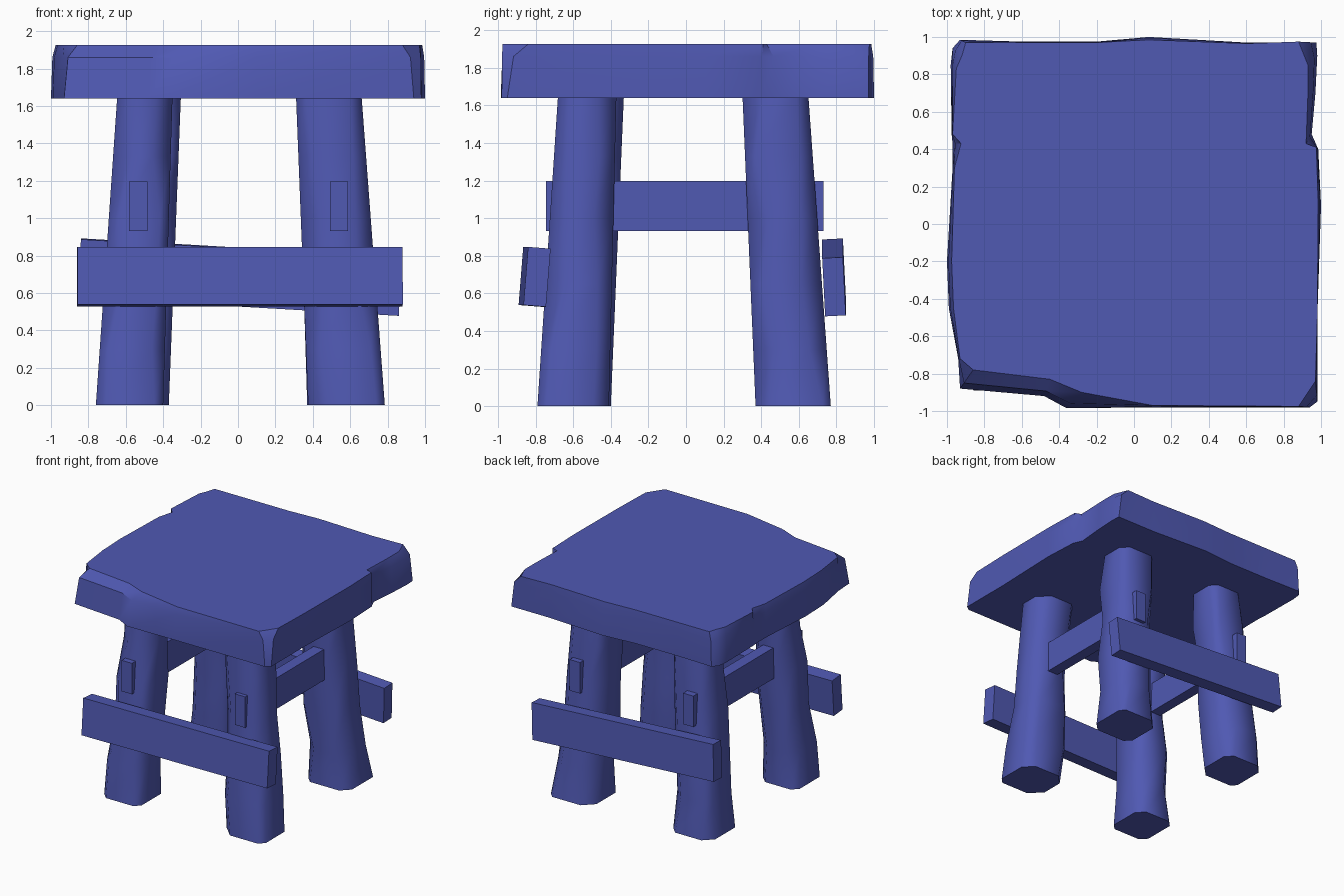
import bpy, bmesh, math, random

if "Cube" in bpy.data.objects:
    bpy.data.objects.remove(bpy.data.objects["Cube"])

random.seed(4)
mat = bpy.data.materials.new("blue_wood")
mat.diffuse_color = (0.08, 0.10, 0.45, 1)
mat.use_nodes = True
mat.node_tree.nodes["Principled BSDF"].inputs["Base Color"].default_value = mat.diffuse_color


def loft(name, rings, angle):
    """Skin a stack of equal-length point rings, cap both ends, smooth by angle."""
    bm = bmesh.new()
    loops = [[bm.verts.new(p) for p in r] for r in rings]
    n = len(loops[0])
    for a, b in zip(loops, loops[1:]):
        for i in range(n):
            j = (i + 1) % n
            bm.faces.new((a[i], a[j], b[j], b[i]))
    bm.faces.new(loops[0][::-1])
    bm.faces.new(loops[-1])
    bmesh.ops.recalc_face_normals(bm, faces=bm.faces)
    me = bpy.data.meshes.new(name)
    bm.to_mesh(me)
    bm.free()
    ob = bpy.data.objects.new(name, me)
    bpy.context.collection.objects.link(ob)
    me.materials.append(mat)
    bpy.ops.object.select_all(action='DESELECT')
    ob.select_set(True)
    bpy.context.view_layer.objects.active = ob
    bpy.ops.object.shade_smooth_by_angle(angle=math.radians(angle))
    return ob


def board(name, size, loc, rot=(0, 0, 0)):
    bpy.ops.mesh.primitive_cube_add(size=1, location=loc, rotation=rot)
    ob = bpy.context.object
    ob.name = name
    ob.scale = size
    ob.data.materials.append(mat)


# Seat: rough slab, each row is bottom x, y and top x, y (counter-clockwise)
edge = [
    (.94, -.98, .88, -.975), (.98, -.95, .97, -.84), (.98, -.5, .98, -.5),
    (1.0, .1, .985, .1), (.985, .4, .975, .41), (.95, .48, .92, .43),
    (.97, .7, .93, .7), (.98, .9, .93, .85), (.975, .97, .88, .975),
    (.6, .97, .6, .965), (.08, 1.0, .08, .985), (-.2, .975, -.2, .97),
    (-.6, .975, -.6, .97), (-.93, .985, -.9, .97), (-.97, .94, -.92, .90),
    (-.98, .85, -.95, .83), (-.975, .48, -.97, .48), (-.97, .43, -.925, .43),
    (-.97, .3, -.96, .3), (-1.0, -.2, -.975, -.2), (-.99, -.45, -.965, -.45),
    (-.94, -.72, -.93, -.72), (-.93, -.88, -.86, -.78), (-.48, -.92, -.45, -.83),
    (-.36, -.985, -.28, -.9), (.1, -.98, .1, -.97),
]


def seat_ring(t, z):
    return [(a + (c - a) * t, b + (d - b) * t, z) for a, b, c, d in edge]


loft("seat", [seat_ring(0, 1.64), seat_ring(.3, 1.86), seat_ring(1, 1.925)], 35)

# Legs: splayed square posts with uneven hewn corners
# (x0, x1, y0, y1) at the foot, then at the top
legs = {
    "front_left_leg": ((-.76, -.40, -.78, -.40), (-.645, -.35, -.66, -.33)),
    "front_right_leg": ((.375, .785, -.79, -.41), (.31, .66, -.68, -.37)),
    "back_left_leg": ((-.755, -.37, .37, .76), (-.63, -.305, .31, .64)),
    "back_right_leg": ((.37, .77, .37, .77), (.32, .65, .30, .65)),
}


def leg_ring(foot, top, z, cuts):
    t = z / 1.66
    x0, x1, y0, y1 = (f + (g - f) * t for f, g in zip(foot, top))
    a, b, c, d = cuts
    return [(x0 + a, y0, z), (x1 - b, y0, z), (x1, y0 + b, z), (x1, y1 - c, z),
            (x1 - c, y1, z), (x0 + d, y1, z), (x0, y1 - d, z), (x0, y0 + a, z)]


for name, (foot, top) in legs.items():
    rings = [leg_ring(foot, top, z, [random.uniform(.04, .11) for _ in range(4)])
             for z in (0, .3, .65, 1.0, 1.33, 1.66)]
    loft(name, rings, 60)

# Low rails pegged on the outside, front and back
board("front_rail", (1.74, .12, .31), (.01, -.805, .688), (-.08, 0, .015))
board("back_rail", (1.72, .11, .31), (.01, .787, .685), (.05, .058, 0))

# Side rails running through the legs
for side, x in (("left", -.533), ("right", .54)):
    board(side + "_rail", (.097, 1.475, .265), (x, -.006, 1.065))
